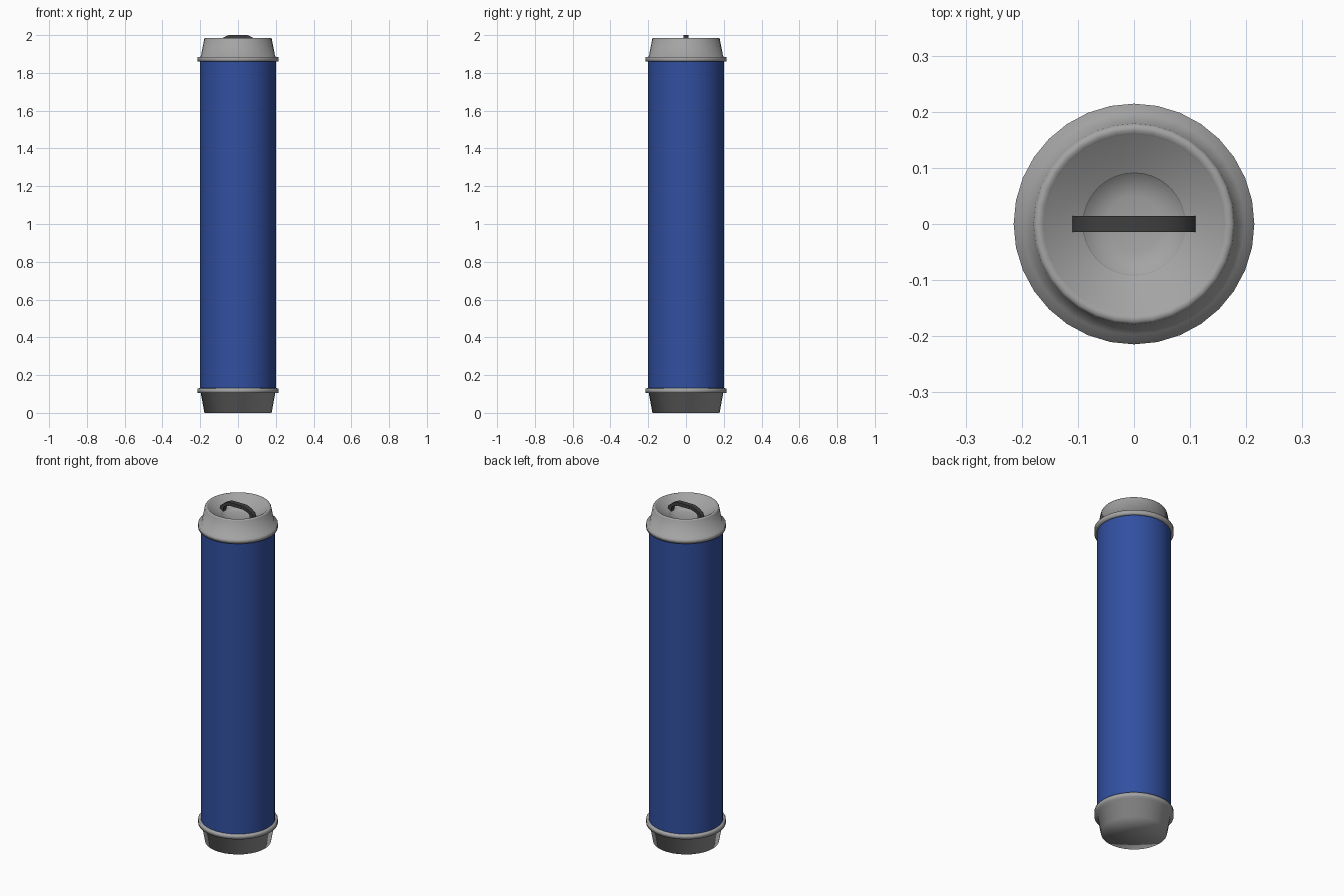
import bpy, bmesh, math

if "Cube" in bpy.data.objects:
    bpy.data.objects.remove(bpy.data.objects["Cube"])

SEG = 32
GREY = (0.37, 0.37, 0.37)


def finish(name, bm, color, angle):
    bmesh.ops.remove_doubles(bm, verts=bm.verts, dist=1e-5)
    bmesh.ops.recalc_face_normals(bm, faces=bm.faces)
    me = bpy.data.meshes.new(name)
    bm.to_mesh(me)
    bm.free()
    ob = bpy.data.objects.new(name, me)
    bpy.context.collection.objects.link(ob)
    mat = bpy.data.materials.new(name + "_colour")
    mat.diffuse_color = (*color, 1)
    mat.use_nodes = True
    mat.node_tree.nodes["Principled BSDF"].inputs["Base Color"].default_value = mat.diffuse_color
    me.materials.append(mat)
    bpy.ops.object.select_all(action='DESELECT')
    ob.select_set(True)
    bpy.context.view_layer.objects.active = ob
    bpy.ops.object.shade_smooth_by_angle(angle=math.radians(angle))
    return ob


def lathe(name, profile, color, angle=30):
    """Spin an (r, z) profile around the z axis."""
    bm = bmesh.new()
    vs = [bm.verts.new((r, 0, z)) for r, z in profile]
    edges = [bm.edges.new(p) for p in zip(vs, vs[1:])]
    bmesh.ops.spin(bm, geom=vs + edges, cent=(0, 0, 0), axis=(0, 0, 1),
                   angle=2 * math.pi, steps=SEG, use_duplicate=False)
    return finish(name, bm, color, angle)


# Blue tube body
lathe("tube", [(0, 0.115), (0.2, 0.115), (0.2, 1.875), (0, 1.875)],
      (0.032, 0.08, 0.355))

# Tapered base cap with its collar
lathe("bottom_cap", [(0, 0), (0.178, 0), (0.197, 0.104), (0.2145, 0.106),
                     (0.2145, 0.13), (0.199, 0.131)], GREY, 100)

# Tapered top cap with collar and rounded rim
lathe("top_cap", [(0.199, 1.859), (0.2145, 1.86), (0.2145, 1.884), (0.197, 1.886),
                  (0.179, 1.979), (0.175, 1.985), (0.166, 1.985), (0.16, 1.98)],
      GREY, 100)

# Recessed dish with a shallow stepped centre
lathe("dish_wall", [(0.16, 1.98), (0.125, 1.956), (0.092, 1.938)], GREY)
lathe("dish_centre", [(0.092, 1.938), (0.09, 1.934), (0.05, 1.926), (0, 1.923)], GREY, 60)

# Arched carrying handle across the dish
outer = [(0.11, 1.945), (0.104, 1.968), (0.08, 1.986), (0.05, 2.0)]
inner = [(0.088, 1.932), (0.085, 1.96), (0.071, 1.970), (0.046, 1.98)]
outer += [(-x, z) for x, z in reversed(outer)]
inner += [(-x, z) for x, z in reversed(inner)]
bm = bmesh.new()
grid = [(bm.verts.new((a, -0.014, b)), bm.verts.new((c, -0.014, d)))
        for (a, b), (c, d) in zip(outer, inner)]
faces = [bm.faces.new((o1, o2, i2, i1))
         for (o1, i1), (o2, i2) in zip(grid, grid[1:])]
ext = bmesh.ops.extrude_face_region(bm, geom=faces, use_keep_orig=True)
moved = [g for g in ext["geom"] if isinstance(g, bmesh.types.BMVert)]
bmesh.ops.translate(bm, verts=moved, vec=(0, 0.028, 0))
finish("handle", bm, (0.05, 0.05, 0.05), 40)
